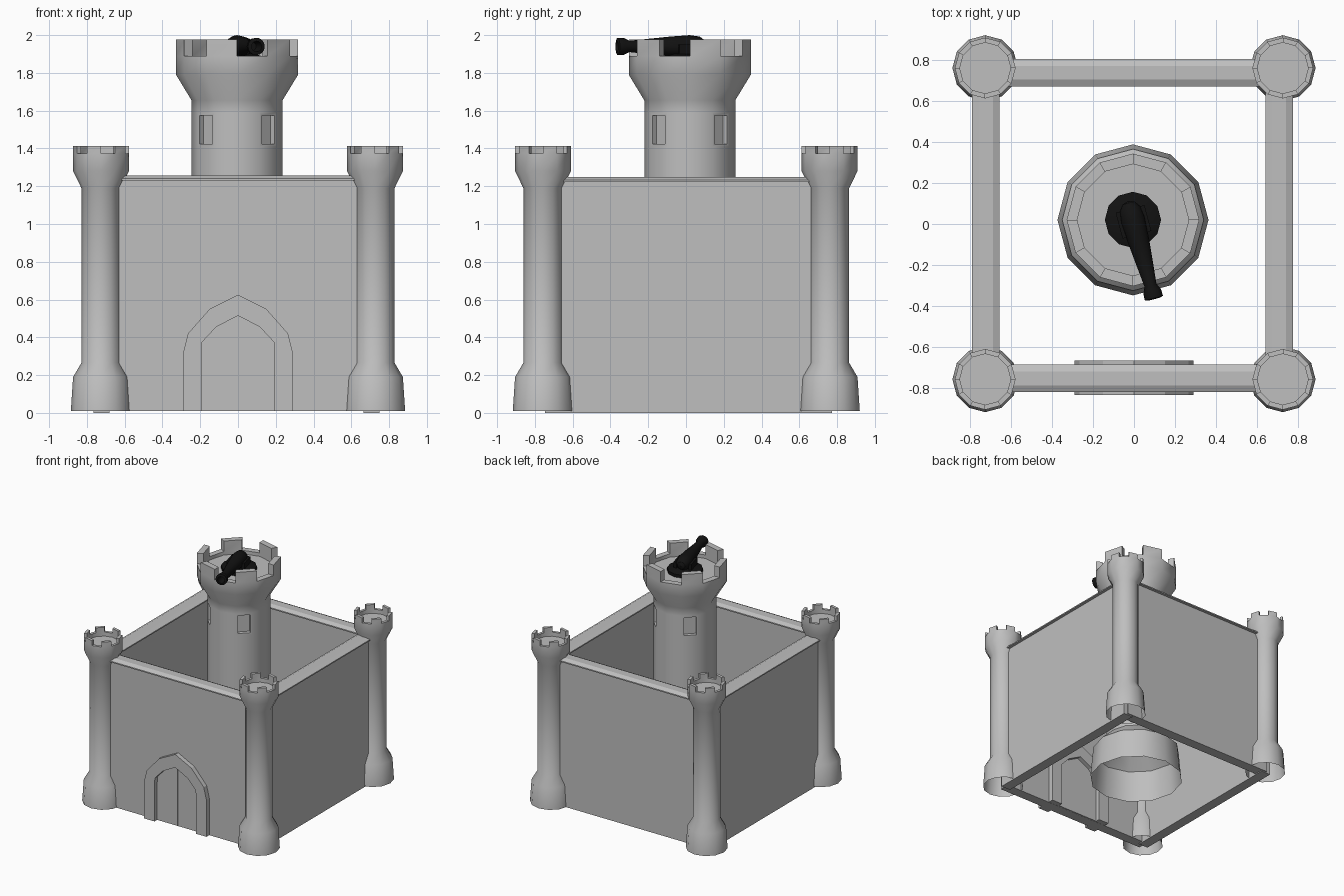
import bpy, bmesh, math
from mathutils import Matrix, Vector

cube = bpy.data.objects.get("Cube")
if cube:
    bpy.data.objects.remove(cube, do_unlink=True)


def material(name, value):
    m = bpy.data.materials.new(name)
    m.use_nodes = True
    colour = (value, value, value, 1)
    m.diffuse_color = colour
    m.node_tree.nodes["Principled BSDF"].inputs["Base Color"].default_value = colour
    return m


STONE = material("grey stone", 0.52)
IRON = material("black iron", 0.006)


def finish(bm, name, mat, smooth=False, matrix=Matrix()):
    bmesh.ops.recalc_face_normals(bm, faces=bm.faces)
    mesh = bpy.data.meshes.new(name)
    bm.to_mesh(mesh)
    bm.free()
    mesh.materials.append(mat)
    obj = bpy.data.objects.new(name, mesh)
    bpy.context.collection.objects.link(obj)
    obj.matrix_world = matrix
    if smooth:
        bpy.ops.object.select_all(action='DESELECT')
        obj.select_set(True)
        bpy.context.view_layer.objects.active = obj
        bpy.ops.object.shade_smooth_by_angle(angle=math.radians(32))
    return obj


def lathe(bm, profile, sides=12):
    """Revolve (radius, height) points about z; returns the face bands."""
    rings = []
    for r, z in profile:
        rings.append([bm.verts.new((r * math.cos(a), r * math.sin(a), z))
                      for a in (math.tau * i / sides for i in range(sides))])
    return [[bm.faces.new((lo[i], lo[(i + 1) % sides], hi[(i + 1) % sides], hi[i]))
             for i in range(sides)] for lo, hi in zip(rings, rings[1:])], rings


def prism(bm, quads, depth):
    """Extrude flat faces given as (x, z) points along y, centred on y = 0."""
    faces = [bm.faces.new([bm.verts.new((x, -depth / 2, z)) for x, z in q]) for q in quads]
    bmesh.ops.remove_doubles(bm, verts=bm.verts, dist=0.0001)
    out = bmesh.ops.extrude_face_region(bm, geom=bm.faces[:], use_keep_orig=True)
    verts = [g for g in out["geom"] if isinstance(g, bmesh.types.BMVert)]
    bmesh.ops.translate(bm, verts=verts, vec=(0, depth, 0))


def tower(name, x, y, outer, inner, floor, merlon, windows=None):
    """Open-bottomed shell with a sunken roof and merlons on every second side."""
    bm = bmesh.new()
    rim = outer[-1][1]
    bands, rings = lathe(bm, outer + [(inner, rim), (inner, floor)])
    bm.faces.new(rings[-1])
    bm.normal_update()
    bmesh.ops.recalc_face_normals(bm, faces=bm.faces)
    # Recessed windows on the diagonal sides
    if windows is not None:
        panes = [bands[windows][i] for i in range(1, 12, 3)]
        bmesh.ops.inset_individual(bm, faces=panes, thickness=0.021)
        bmesh.ops.inset_individual(bm, faces=panes, thickness=0, depth=-0.03)
    # Merlons
    out = bmesh.ops.extrude_face_region(bm, geom=bands[-2][::2])
    verts = [g for g in out["geom"] if isinstance(g, bmesh.types.BMVert)]
    bmesh.ops.translate(bm, verts=verts, vec=(0, 0, merlon))
    bmesh.ops.delete(bm, geom=bands[-2][::2], context='FACES_ONLY')
    return finish(bm, name, STONE, True, Matrix.Translation((x, y, 0)))


# Corner towers
corner = [(0.16, 0.01), (0.148, 0.19), (0.104, 0.265), (0.104, 1.19),
          (0.148, 1.28), (0.148, 1.374)]
for depth, y in (("front", -0.757), ("back", 0.76)):
    for side, x in (("left", 0.725), ("right", -0.725)):
        tower(f"{depth}_{side}_tower", x, y, corner, 0.124, 1.34, 0.04)

# Central keep
keep = [(0.368, 0.01), (0.345, 0.27), (0.241, 0.37), (0.241, 1.41), (0.241, 1.59),
        (0.241, 1.655), (0.323, 1.79), (0.323, 1.889)]
tower("keep", -0.005, 0.02, keep, 0.272, 1.86, 0.088, windows=3)


# Curtain walls with a chamfered coping
def wall(name, x, y, length, base, turn):
    bm = bmesh.new()
    half = [(0.043, 0), (0.043, 1.222), (0.067, 1.222), (0.067, 1.232), (0.034, 1.248)]
    prism(bm, [half + [(-px, pz) for px, pz in reversed(half)]], length)
    place = Matrix.Translation((x, y, base)) @ Matrix.Rotation(turn, 4, 'Z')
    finish(bm, name, STONE, matrix=place)


wall("left_wall", 0.707, 0.013, 1.518, 0, 0)
wall("right_wall", -0.722, 0.013, 1.518, 0, 0)
wall("front_wall", -0.005, -0.752, 1.44, 0.009, math.pi / 2)
wall("back_wall", -0.005, 0.737, 1.44, 0.009, math.pi / 2)

# Gate surround and door leaves
outer = [(0.29, 0.01), (0.29, 0.32), (0.265, 0.42), (0.15, 0.55), (0, 0.625)]
inner = [(0.193, 0.01), (0.193, 0.3), (0.19, 0.375), (0.115, 0.455), (0, 0.515)]
gate_place = Matrix.Translation((0, -0.749, 0))
bm = bmesh.new()
prism(bm, [[(s * x, z) for x, z in (outer[i], outer[i + 1], inner[i + 1], inner[i])]
           for s in (1, -1) for i in range(4)], 0.17)
finish(bm, "gate_arch", STONE, matrix=gate_place)
for side, s in (("left", 1), ("right", -1)):
    bm = bmesh.new()
    prism(bm, [[(s * max(x, 0.002), z) for x, z in inner] + [(s * 0.002, 0.01)]], 0.1)
    finish(bm, f"{side}_door", STONE, matrix=gate_place)

# Cannon: turntable, cheeks and barrel
pivot = Vector((-0.005, 0.02, 0))
aim = Matrix.Translation(pivot) @ Matrix.Rotation(math.radians(15), 4, 'Z')
bm = bmesh.new()
bands, rings = lathe(bm, [(0.137, 1.86), (0.137, 1.885), (0.1, 1.9)])
bm.faces.new(rings[0])
bm.faces.new(rings[-1])
finish(bm, "cannon_turntable", IRON, True, Matrix.Translation(pivot))

for side, x in (("left", 0.06), ("right", -0.06)):
    bm = bmesh.new()
    bmesh.ops.create_cube(bm, size=1, matrix=Matrix.Translation((x, -0.01, 1.915))
                          @ Matrix.Diagonal((0.025, 0.13, 0.07, 1)))
    finish(bm, f"{side}_cannon_cheek", IRON, matrix=aim)

barrel = [(0.001, -0.095), (0.03, -0.085), (0.052, -0.055), (0.06, 0), (0.052, 0.11),
          (0.03, 0.33), (0.044, 0.36), (0.046, 0.395), (0.028, 0.4), (0.024, 0.3),
          (0.001, 0.3)]
bm = bmesh.new()
lathe(bm, barrel, 16)
finish(bm, "cannon_barrel", IRON, True,
       aim @ Matrix.Translation((0, 0, 1.94)) @ Matrix.Rotation(math.pi / 2, 4, 'X'))
